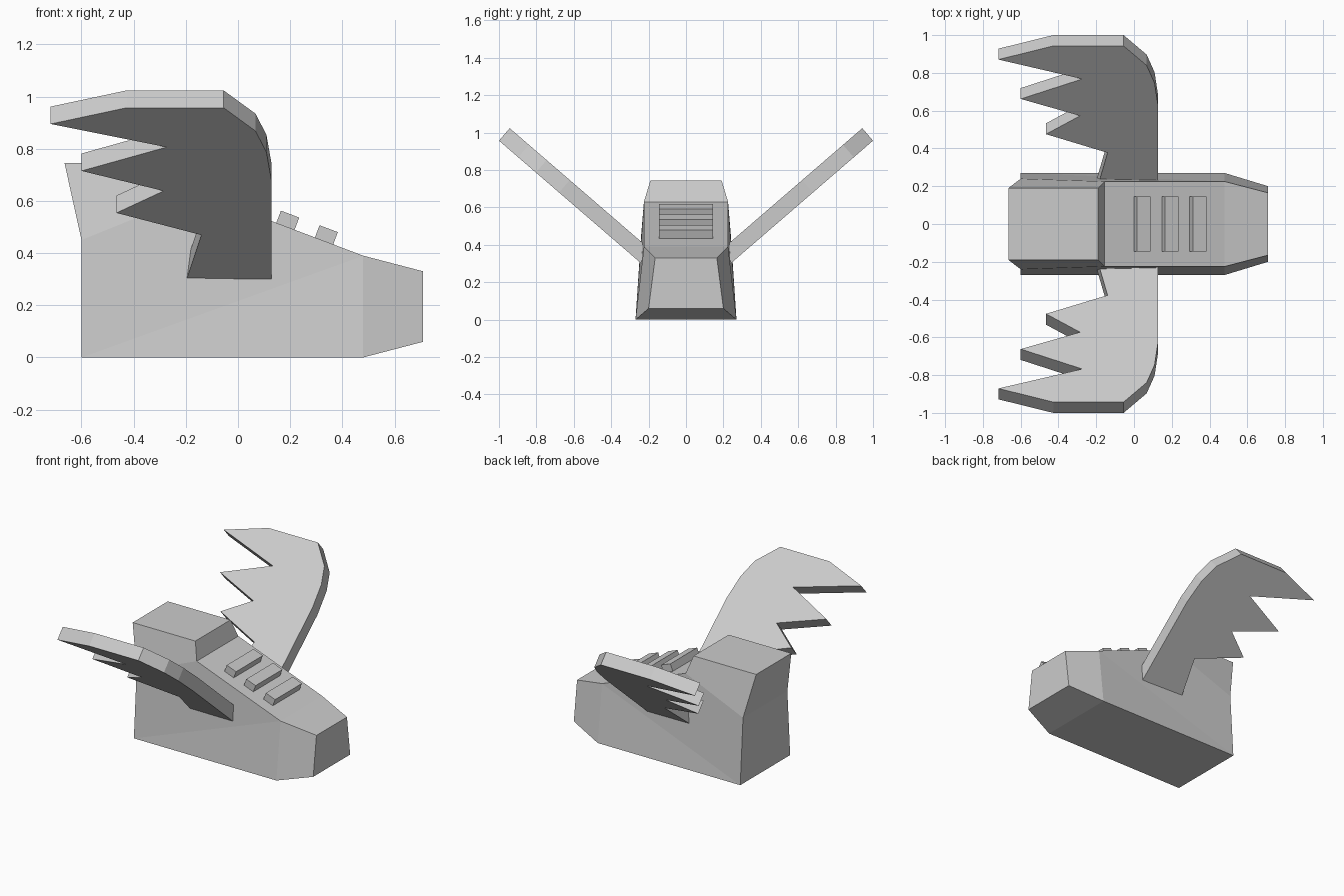
import bpy, bmesh, math
from mathutils import Vector

cube = bpy.data.objects.get("Cube")
if cube:
    bpy.data.objects.remove(cube, do_unlink=True)

# Single flat grey
grey = bpy.data.materials.new("light_grey")
grey.use_nodes = True
colour = (0.6, 0.6, 0.6, 1)
grey.diffuse_color = colour
grey.node_tree.nodes["Principled BSDF"].inputs["Base Color"].default_value = colour


def finish(bm, name):
    bmesh.ops.recalc_face_normals(bm, faces=bm.faces)
    mesh = bpy.data.meshes.new(name)
    bm.to_mesh(mesh)
    bm.free()
    mesh.materials.append(grey)
    obj = bpy.data.objects.new(name, mesh)
    bpy.context.collection.objects.link(obj)
    return obj


# Shoe body: side profile points as x, z, half width
profile = [
    (-0.6, 0, 0.27), (0.48, 0, 0.27), (0.71, 0.06, 0.2), (0.71, 0.33, 0.165),
    (0.48, 0.39, 0.225), (-0.155, 0.63, 0.225), (-0.19, 0.745, 0.19),
    (-0.665, 0.745, 0.19), (-0.6, 0.45, 0.24),
]
side_panels = [(0, 1, 4), (0, 4, 5, 8), (1, 2, 3, 4), (8, 5, 6, 7)]
bm = bmesh.new()
rows = [[bm.verts.new((x, s * w, z)) for x, z, w in profile] for s in (-1, 1)]
for row in rows:
    for panel in side_panels:
        bm.faces.new([row[i] for i in panel])
for i in range(len(profile)):
    j = (i + 1) % len(profile)
    bm.faces.new((rows[0][i], rows[0][j], rows[1][j], rows[1][i]))
finish(bm, "shoe_body")

# Lace bars lying on the sloping instep
slope = math.atan2(0.24, 0.635)
for n in range(3):
    x = 0.034 + 0.148 * n
    z = 0.39 + (0.48 - x) * math.tan(slope)
    bpy.ops.mesh.primitive_cube_add(size=1, rotation=(0, slope, 0))
    bar = bpy.context.object
    bar.name = f"lace_bar_{n + 1}"
    bar.scale = (0.075, 0.29, 0.08)
    up = Vector((math.sin(slope), 0, math.cos(slope)))
    bar.location = Vector((x, 0, z)) + up * 0.01
    bar.data.materials.append(grey)

# Wings: jagged outline (x, z) on a slanted plane, thickened inward and up
outline = [
    (0.128, 0.3), (-0.197, 0.3), (-0.14, 0.469), (-0.466, 0.554),
    (-0.285, 0.638), (-0.6, 0.715), (-0.274, 0.806), (-0.718, 0.895),
    (-0.427, 0.957), (-0.055, 0.957), (0.067, 0.868), (0.109, 0.787),
    (0.128, 0.68),
]
for side, name in ((-1, "right_wing"), (1, "left_wing")):
    bm = bmesh.new()
    outer = [bm.verts.new((x, side * (1 - (0.957 - z) / 0.863), z)) for x, z in outline]
    face = bm.faces.new(outer)
    result = bmesh.ops.extrude_face_region(bm, geom=[face], use_keep_orig=True)
    moved = [v for v in result["geom"] if isinstance(v, bmesh.types.BMVert)]
    bmesh.ops.translate(bm, verts=moved, vec=(0, -side * 0.0575, 0.0666))
    finish(bm, name)
